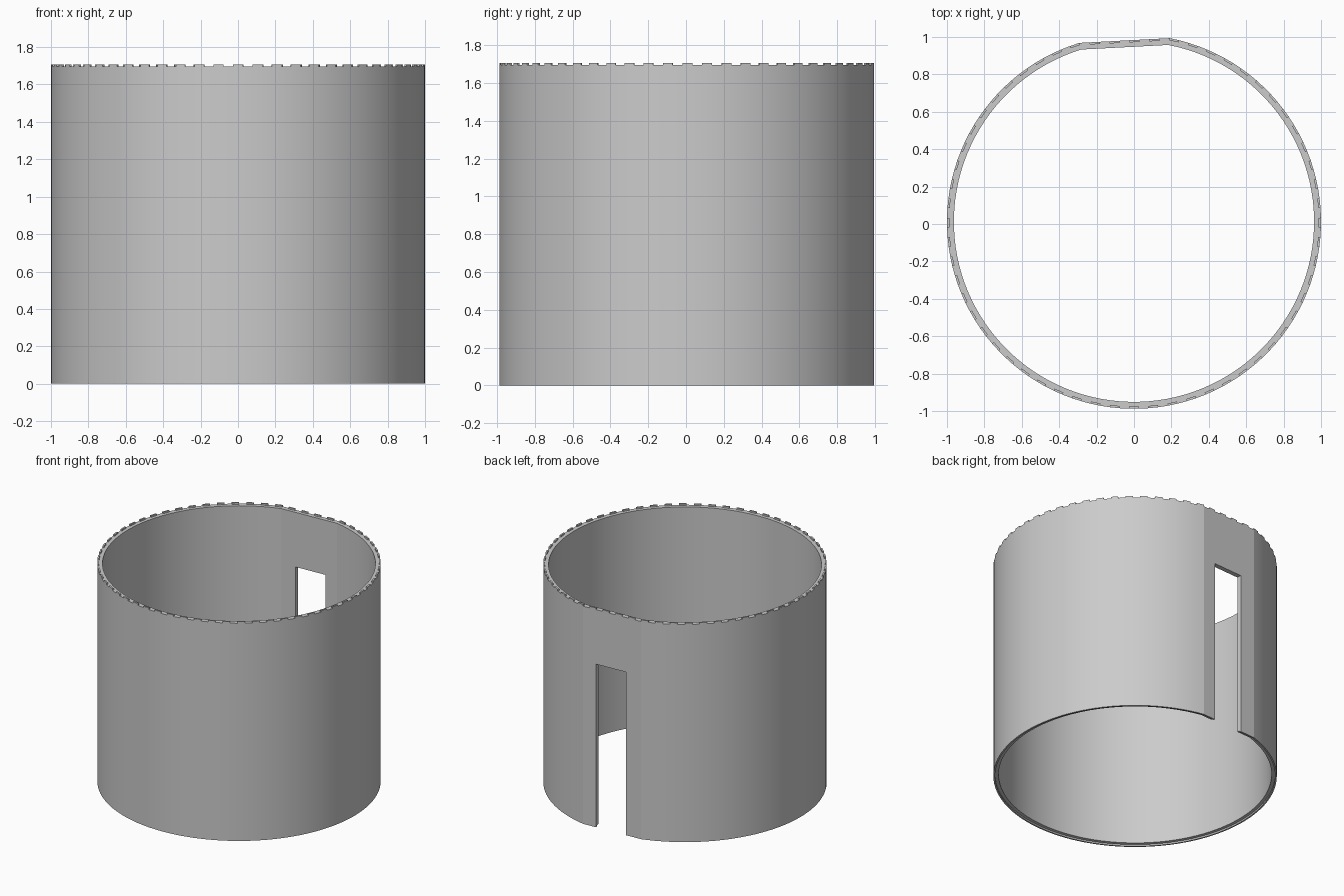
import bpy, bmesh, math
from mathutils import Vector

if "Cube" in bpy.data.objects:
    bpy.data.objects.remove(bpy.data.objects["Cube"])

CENTRE_Y = 0.012
FLAT_DIR, HALF = 93, 14        # direction and half angle of the flat, degrees
ARC_SEGS, FLAT_SEGS = 111, 9   # even total, so the teeth alternate all round
RIM_Z, TOP_Z = 1.695, 1.707
INNER, SKIN = 0.963, 0.988     # inner wall and thin outer skin


def outline():
    """Unit circle with one flat side."""
    start, sweep = FLAT_DIR + HALF, 360 - 2 * HALF
    pts = []
    for i in range(ARC_SEGS + 1):
        a = math.radians(start + sweep * i / ARC_SEGS)
        pts.append(Vector((math.cos(a), math.sin(a))))
    a, b = pts[-1].copy(), pts[0].copy()
    pts += [a.lerp(b, i / FLAT_SEGS) for i in range(1, FLAT_SEGS)]
    return pts


PTS = outline()


def point(i, scale, z):
    p = PTS[i % len(PTS)] * scale
    return (p.x, p.y + CENTRE_Y, z)


def finish(bm, name):
    bmesh.ops.recalc_face_normals(bm, faces=bm.faces)
    mesh = bpy.data.meshes.new(name)
    bm.to_mesh(mesh)
    bm.free()
    ob = bpy.data.objects.new(name, mesh)
    bpy.context.collection.objects.link(ob)
    return ob


# Wall: section swept round the outline, with a shallow rebate underneath
section = [(1, 0), (1, RIM_Z), (INNER, RIM_Z), (INNER, 0.012), (SKIN, 0.012), (SKIN, 0)]
bm = bmesh.new()
n, k = len(PTS), len(section)
grid = [[bm.verts.new(point(i, s, z)) for s, z in section] for i in range(n)]
for i in range(n):
    a, b = grid[i], grid[(i + 1) % n]
    for j in range(k):
        bm.faces.new((a[j], b[j], b[(j + 1) % k], a[(j + 1) % k]))
wall = finish(bm, "tower_wall")

# Teeth: small blocks on every second segment of the outer rim
bm = bmesh.new()
for i in range(0, n, 2):
    lo, hi = [[bm.verts.new(point(m, s, z)) for m, s in
               ((i, 1), (i + 1, 1), (i + 1, SKIN), (i, SKIN))] for z in (RIM_Z, TOP_Z)]
    bm.faces.new(lo)
    bm.faces.new(hi)
    for j in range(4):
        bm.faces.new((lo[j], lo[(j + 1) % 4], hi[(j + 1) % 4], hi[j]))
finish(bm, "rim_teeth")

# Doorway: tall slot through the flat, open at the bottom
bpy.ops.mesh.primitive_cube_add(size=1)
cutter = bpy.context.object
cutter.name = "doorway_cutter"
d = math.radians(FLAT_DIR)
cutter.location = (0.95 * math.cos(d) + 0.01, 0.95 * math.sin(d) + CENTRE_Y, 0.535)
cutter.rotation_euler.z = d - math.pi / 2
cutter.scale = (0.25, 0.3, 1.47)
bpy.context.view_layer.update()

mod = wall.modifiers.new("doorway", 'BOOLEAN')
mod.operation = 'DIFFERENCE'
mod.solver = 'EXACT'
mod.object = cutter
bpy.ops.object.select_all(action='DESELECT')
wall.select_set(True)
bpy.context.view_layer.objects.active = wall
bpy.ops.object.modifier_apply(modifier=mod.name)
bpy.data.objects.remove(cutter)
bpy.ops.object.shade_smooth_by_angle(angle=math.radians(8))
